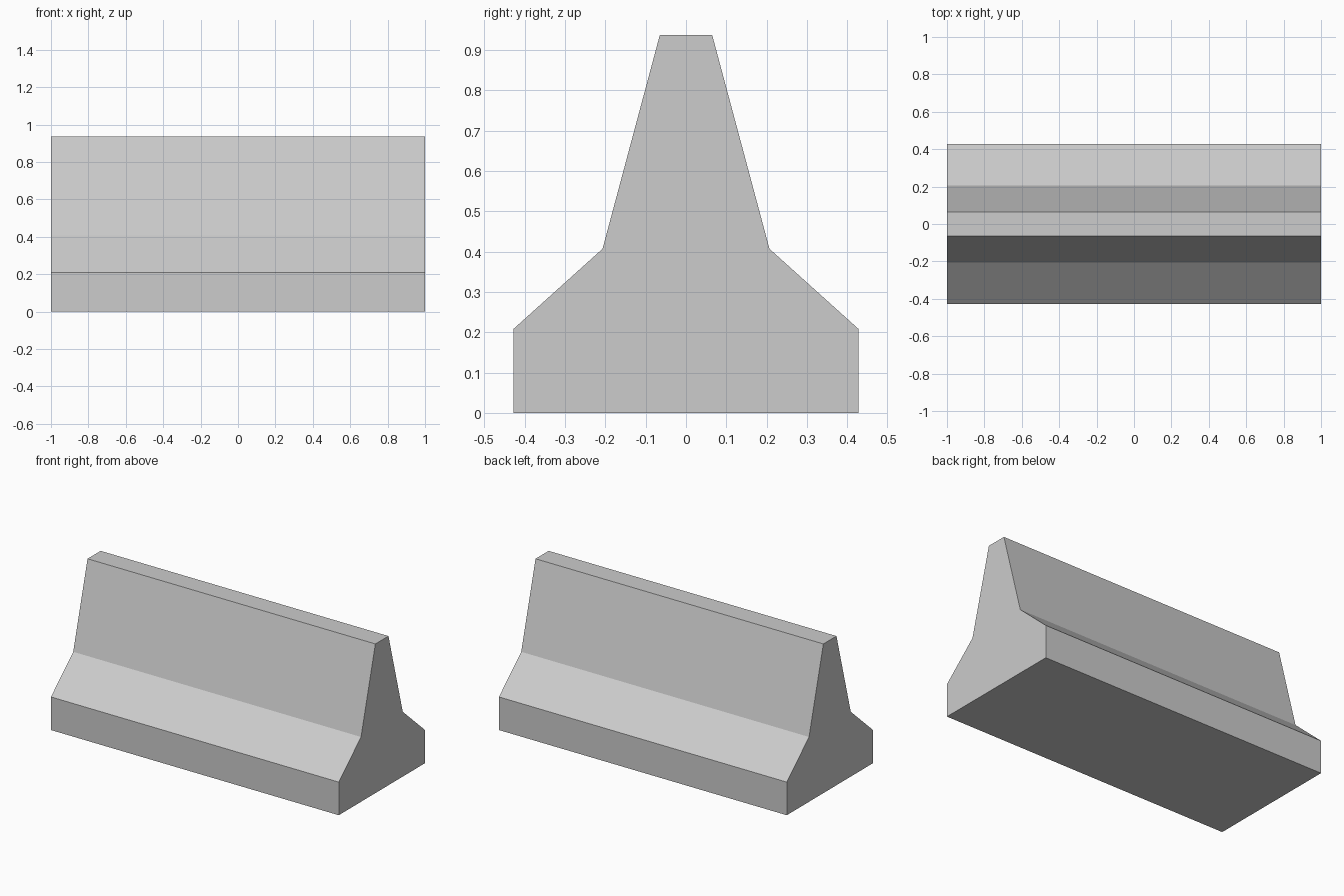
import bpy
import bmesh

cube = bpy.data.objects.get("Cube")
if cube:
    bpy.data.objects.remove(cube, do_unlink=True)

# Concrete colour
concrete = bpy.data.materials.new("concrete_grey")
concrete.use_nodes = True
colour = (0.604, 0.604, 0.604, 1.0)
concrete.diffuse_color = colour
concrete.node_tree.nodes["Principled BSDF"].inputs["Base Color"].default_value = colour

# Half of the barrier cross-section (y, z), mirrored to the other side
half = [(0.428, 0.0), (0.428, 0.208), (0.207, 0.407), (0.065, 0.937)]
profile = half + [(-y, z) for y, z in reversed(half)]

# Barrier body: the cross-section swept along x
bm = bmesh.new()
end = bm.faces.new([bm.verts.new((-1.0, y, z)) for y, z in profile])
swept = bmesh.ops.extrude_face_region(bm, geom=[end], use_keep_orig=True)
moved = [v for v in swept["geom"] if isinstance(v, bmesh.types.BMVert)]
bmesh.ops.translate(bm, verts=moved, vec=(2.0, 0.0, 0.0))
bmesh.ops.recalc_face_normals(bm, faces=bm.faces)

mesh = bpy.data.meshes.new("barrier_body")
bm.to_mesh(mesh)
bm.free()
mesh.materials.append(concrete)
barrier = bpy.data.objects.new("barrier_body", mesh)
bpy.context.collection.objects.link(barrier)
